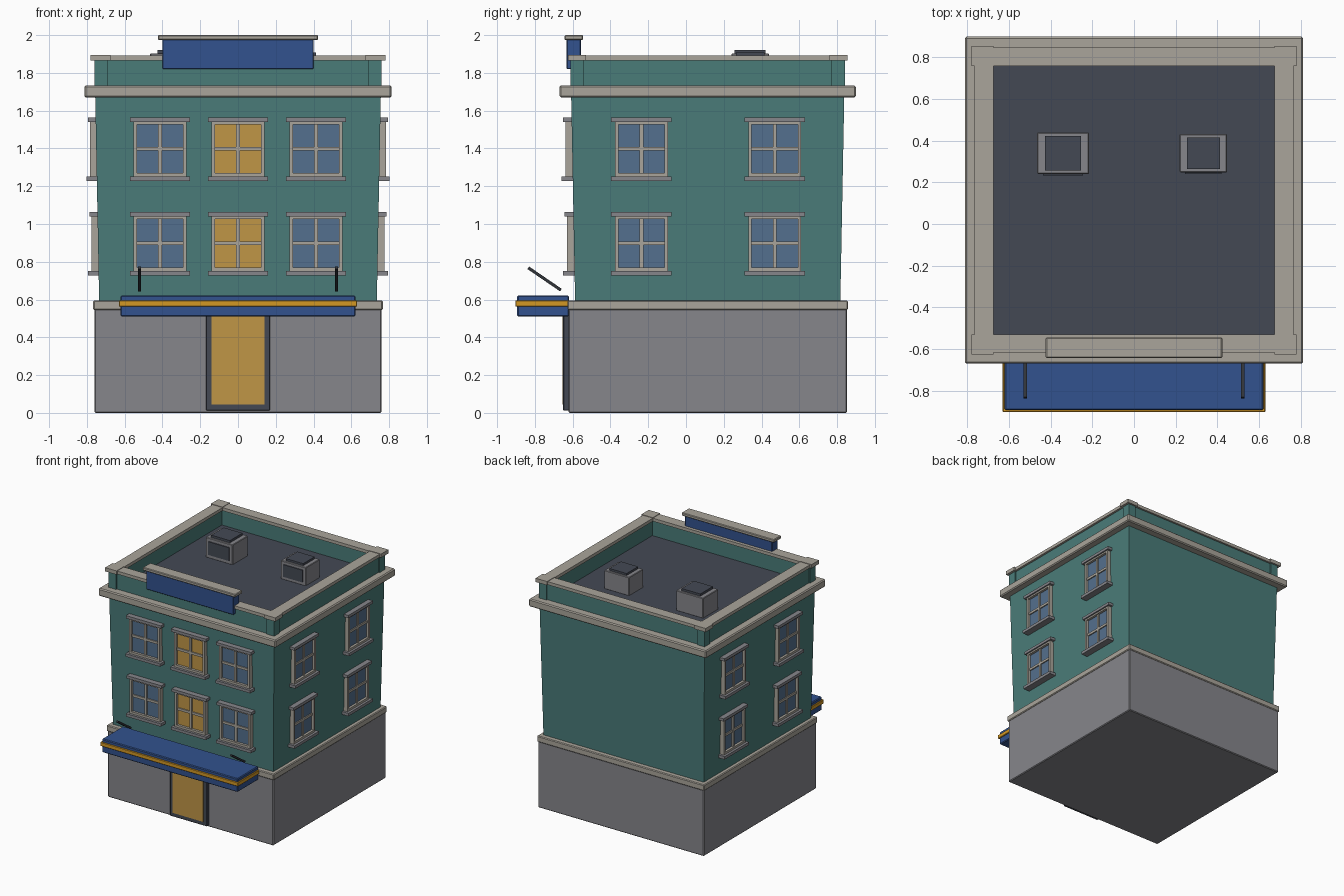
import bpy, bmesh
from math import pi
from mathutils import Matrix, Vector

cube = bpy.data.objects.get("Cube")
if cube:
    bpy.data.objects.remove(cube, do_unlink=True)


def material(name, r, g, b):
    m = bpy.data.materials.new(name)
    m.use_nodes = True
    col = tuple((c / 255 / 12.92) if c < 11 else ((c / 255 + 0.055) / 1.055) ** 2.4
                for c in (r, g, b)) + (1.0,)
    m.diffuse_color = col
    bsdf = m.node_tree.nodes["Principled BSDF"]
    bsdf.inputs["Base Color"].default_value = col
    bsdf.inputs["Roughness"].default_value = 0.8
    return m


TEAL = material("teal wall", 74, 124, 121)
GREY = material("grey stone", 134, 134, 139)
TRIM = material("pale trim", 170, 165, 155)
BLUE = material("sign blue", 50, 82, 142)
GOLD = material("gold stripe", 212, 152, 36)
LIT = material("lit yellow", 192, 150, 70)
DARK = material("dark slate", 68, 73, 84)
GLASS = material("blue glass", 84, 112, 142)
IRON = material("black iron", 48, 51, 57)


def build(name, boxes, matrix=Matrix(), bevel=0.0, grow=None):
    """Make one object from boxes ((x0, x1), (y0, y1), (z0, z1), material)."""
    bm = bmesh.new()
    mats = []
    for xs, ys, zs, mat in boxes:
        if mat not in mats:
            mats.append(mat)
        lo, hi = Vector((xs[0], ys[0], zs[0])), Vector((xs[1], ys[1], zs[1]))
        place = Matrix.Translation((lo + hi) / 2) @ Matrix.Diagonal((*(hi - lo), 1))
        verts = bmesh.ops.create_cube(bm, size=1, matrix=place)["verts"]
        for f in {f for v in verts for f in v.link_faces}:
            f.material_index = mats.index(mat)
    if grow:  # flare the top outwards
        mid = (boxes[0][1][0] + boxes[0][1][1]) / 2
        top = max(v.co.z for v in bm.verts)
        for v in bm.verts:
            if v.co.z > top - 0.001:
                v.co.x += grow if v.co.x > 0 else -grow
                v.co.y += grow if v.co.y > mid else -grow
    bm.transform(matrix)
    me = bpy.data.meshes.new(name)
    bm.to_mesh(me)
    bm.free()
    for m in mats:
        me.materials.append(m)
    ob = bpy.data.objects.new(name, me)
    bpy.context.collection.objects.link(ob)
    if bevel:
        mod = ob.modifiers.new("soft edges", 'BEVEL')
        mod.width = bevel
        mod.segments = 1
    return ob


def sym(h):
    return (-h, h)


CY = 0.115  # middle of the building in y


def block(name, hx, hy, z0, z1, mat, bevel=0.006, **kw):
    return build(name, [(sym(hx), (CY - hy, CY + hy), (z0, z1), mat)], bevel=bevel, **kw)


# Main storeys
block("ground_floor", 0.76, 0.737, 0.0, 0.55, GREY)
block("ground_ledge", 0.767, 0.743, 0.545, 0.595, TRIM)
block("upper_floors", 0.735, 0.702, 0.59, 1.68, TEAL, bevel=0, grow=0.021)
block("cornice", 0.813, 0.785, 1.67, 1.733, TRIM, bevel=0.008)


def ring(name, ox, oy, ix, iy, z0, z1, mat):
    """Four walls around the roof."""
    walls = [(sym(ox), sorted((CY + s * iy, CY + s * oy)), (z0, z1), mat) for s in (-1, 1)]
    walls += [(sorted((s * ix, s * ox)), (CY - iy, CY + iy), (z0, z1), mat) for s in (-1, 1)]
    return build(name, walls)


# Parapet, its corner posts and the roof deck
ring("parapet_wall", 0.75, 0.717, 0.69, 0.66, 1.72, 1.87, TEAL)
ring("parapet_cap", 0.767, 0.732, 0.675, 0.645, 1.866, 1.892, TRIM)
for sx in (-1, 1):
    for sy in (-1, 1):
        side = f"{'left' if sx > 0 else 'right'}_{'back' if sy > 0 else 'front'}"
        build(f"corner_post_{side}", [
            (sorted((sx * 0.69, sx * 0.76)), sorted((CY + sy * 0.655, CY + sy * 0.727)), (1.72, 1.87), TEAL),
            (sorted((sx * 0.675, sx * 0.78)), sorted((CY + sy * 0.645, CY + sy * 0.741)), (1.865, 1.896), TRIM)])
block("roof_deck", 0.695, 0.665, 1.70, 1.738, DARK, bevel=0)

# Sign board with its cap
build("sign_board", [(sym(0.4), (-0.632, -0.557), (1.82, 1.98), BLUE)], bevel=0.004)
build("sign_cap", [(sym(0.424), (-0.643, -0.545), (1.974, 2.0), TRIM)], bevel=0.005)

# Awning with gold band and two stays
build("awning", [(sym(0.622), (-0.894, -0.62), (0.51, 0.622), BLUE)], bevel=0.006)
build("awning_band", [(sym(0.631), (-0.903, -0.622), (0.563, 0.596), GOLD)], bevel=0.003)
a, b = Vector((0, -0.835, 0.768)), Vector((0, -0.662, 0.65))
for s, side in ((1, "left"), (-1, "right")):
    m = Matrix.Translation((a + b) / 2 + Vector((s * 0.522, 0, 0))) @ (b - a).to_track_quat('Z', 'X').to_matrix().to_4x4()
    h = (b - a).length / 2
    build(f"awning_stay_{side}", [(sym(0.008), sym(0.008), sym(h), IRON)], matrix=m)

# Door
build("door_frame", [(sym(0.17), (-0.65, -0.61), (0.012, 0.535), DARK)], bevel=0.004)
build("door_panel", [(sym(0.14), (-0.655, -0.648), (0.045, 0.52), LIT)])


def window(name, matrix, pane):
    """Framed window facing local -y, with lintel and sill."""
    w, h, t = 0.14, 0.147, 0.018
    boxes = [(sym(w - 0.01), (-0.012, 0.03), sym(h - 0.01), pane),
             (sym(0.01), (-0.022, 0.0), sym(h - t), TRIM),
             (sym(w - t), (-0.021, 0.0), sym(0.01), TRIM),
             (sym(0.16), (-0.044, 0.03), (h - 0.005, h + 0.018), GREY),
             (sym(0.16), (-0.052, 0.03), (-h - 0.024, -h), GREY)]
    for s in (-1, 1):
        boxes.append((sorted((s * (w - t), s * w)), (-0.032, 0.03), sym(h), TRIM))
        boxes.append((sym(w - t), (-0.032, 0.03), sorted((s * (h - t), s * h)), TRIM))
    build(name, boxes, matrix=matrix)


# Two rows of windows on the front and both sides
for row, z, dz in (("lower", 0.898, 0.0), ("upper", 1.398, 0.008)):
    for col, x in (("right", -0.413), ("middle", 0), ("left", 0.413)):
        window(f"front_window_{row}_{col}", Matrix.Translation((x, -0.598 - dz, z)),
               LIT if col == "middle" else GLASS)
    for s, side in ((1, "left"), (-1, "right")):
        for col, y in (("front", -0.236), ("back", 0.47)):
            m = Matrix.Translation((s * (0.743 + dz), y, z)) @ Matrix.Rotation(s * pi / 2, 4, 'Z')
            window(f"{side}_window_{row}_{col}", m, GLASS)

# Rooftop units with front grille and lid
for side, x, k in (("right", -0.341, 1.0), ("left", 0.333, 0.92)):
    m = Matrix.Translation((x, 0.34, 1.735)) @ Matrix.Scale(k, 4)
    build(f"roof_unit_{side}", [(sym(0.124), sym(0.1), (0, 0.168), GREY)], matrix=m, bevel=0.004)
    build(f"roof_unit_grille_{side}", [(sym(0.096), (-0.108, -0.09), (0.03, 0.14), DARK)], matrix=m)
    build(f"roof_unit_lid_{side}", [(sym(0.086), sym(0.082), (0.16, 0.187), DARK)], matrix=m)
